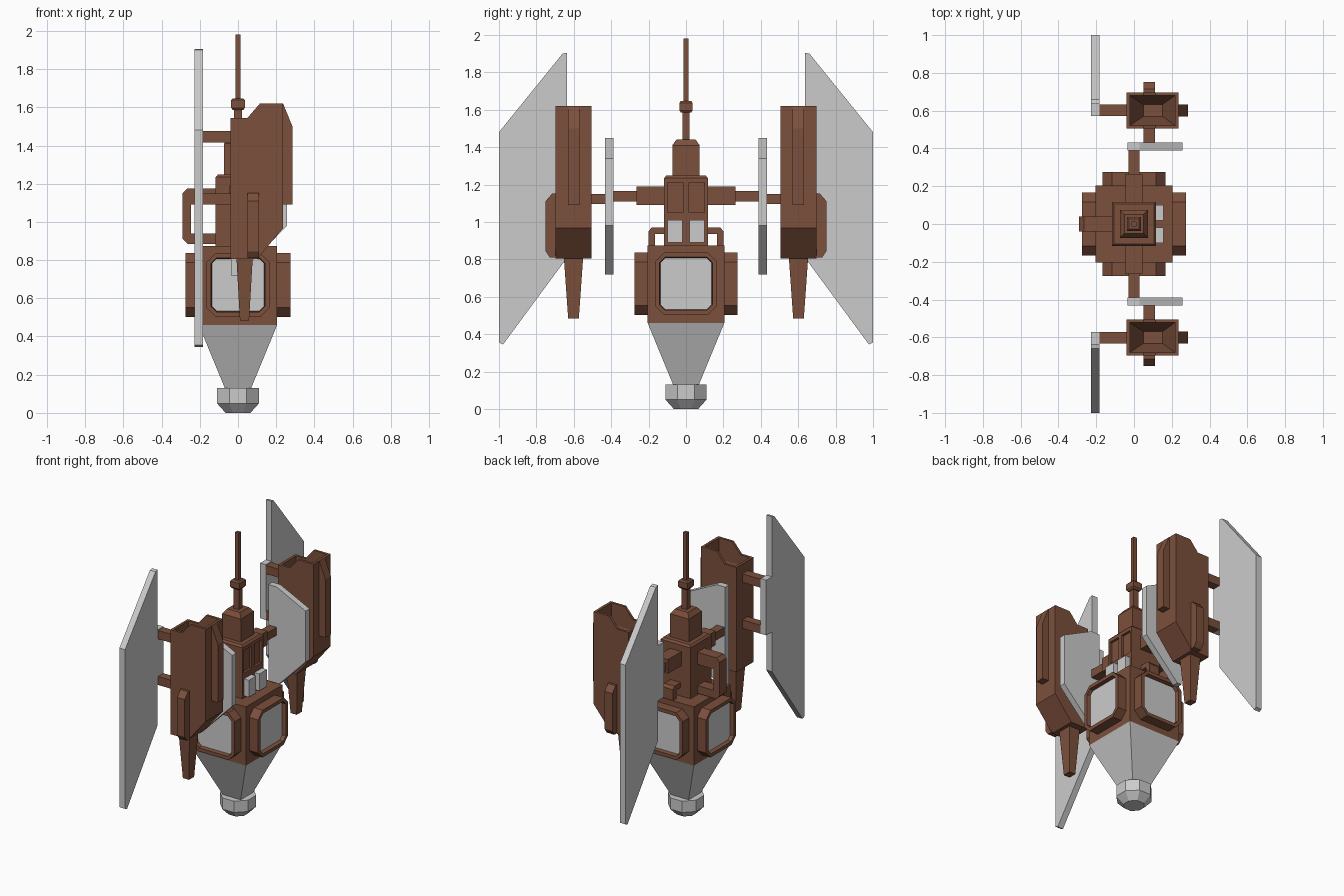
import bpy, bmesh
from mathutils import Matrix, Vector

if "Cube" in bpy.data.objects:
    bpy.data.objects.remove(bpy.data.objects["Cube"])

brown = bpy.data.materials.new("brown")
brown.diffuse_color = (0.2, 0.08, 0.045, 1)
brown.use_nodes = True
brown.node_tree.nodes["Principled BSDF"].inputs["Base Color"].default_value = brown.diffuse_color


def loft(name, rings, mat=None, cap=True):
    """Skin a stack of closed rings that share a point count."""
    bm = bmesh.new()
    vs = [[bm.verts.new(p) for p in r] for r in rings]
    n = len(rings[0])
    for a, b in zip(vs, vs[1:]):
        for i in range(n):
            j = (i + 1) % n
            bm.faces.new((a[i], a[j], b[j], b[i]))
    if cap:
        bm.faces.new(vs[0][::-1])
        bm.faces.new(vs[-1])
    bmesh.ops.recalc_face_normals(bm, faces=bm.faces)
    me = bpy.data.meshes.new(name)
    bm.to_mesh(me)
    bm.free()
    ob = bpy.data.objects.new(name, me)
    bpy.context.collection.objects.link(ob)
    if mat:
        me.materials.append(mat)
    return ob


def prism(name, axis, profile, lo, hi, mat=None, s=1):
    """Extrude a profile along x or y; s = -1 mirrors it across y."""
    def put(p, t):
        v = (t, p[0], p[1]) if axis == 'x' else (p[0], t, p[1])
        return (v[0], v[1] * s, v[2])
    return loft(name, [[put(p, t) for p in profile] for t in (lo, hi)], mat)


def rect(x0, x1, y0, y1, z):
    return [(x0, y0, z), (x1, y0, z), (x1, y1, z), (x0, y1, z)]


def box(name, x, y, z, mat=None, s=1):
    return loft(name, [rect(*x, y[0] * s, y[1] * s, t) for t in z], mat)


def tower(name, steps, mat=None):
    """Stack of centred squares given as (half width, z)."""
    return loft(name, [rect(-h, h, -h, h, z) for h, z in steps], mat)


def octagon(h, c):
    k = h - c
    return [(h, -k), (h, k), (k, h), (-k, h), (-h, k), (-h, -k), (-k, -h), (k, -h)]


def cut(ob, cutter):
    m = ob.modifiers.new("cut", 'BOOLEAN')
    m.operation, m.solver, m.object = 'DIFFERENCE', 'EXACT', cutter
    dg = bpy.context.evaluated_depsgraph_get()
    me = bpy.data.meshes.new_from_object(ob.evaluated_get(dg))
    ob.modifiers.clear()
    ob.data = me
    bpy.data.objects.remove(cutter)


# Nose: octagonal cap and square cone
loft("nose_cap", [[(x, y, z) for x, y in octagon(h, h * 0.586)]
                  for h, z in ((0.065, 0), (0.11, 0.05), (0.11, 0.13))])
tower("nose_cone", [(0.065, 0.12), (0.205, 0.46)])

# Cabin with a window on each of the four sides
tower("cabin", [(0.205, 0.46), (0.205, 0.875)], brown)
for i in range(4):
    turn = Matrix.Translation((0, 0, 0.67)) @ Matrix.Rotation(i * 1.5707963, 4, 'Z')
    ring = lambda h, c, d: [turn @ Vector((d, a, b)) for a, b in octagon(h, c)]
    loft("window_frame", [ring(0.167, 0.05, 0.19), ring(0.167, 0.05, 0.275),
                          ring(0.142, 0.03, 0.275), ring(0.137, 0.025, 0.245)], brown)
    loft("window_glass", [ring(0.137, 0.025, 0.24), ring(0.137, 0.025, 0.249)])

# Tower with recessed panels, upper stage and mast
lower = tower("lower_tower", [(0.117, 0.87), (0.117, 1.235), (0.105, 1.248)], brown)
for s in (1, -1):
    cut(lower, box("panel_cutter", (0.1, 0.2), (0.015, 0.1), (1.05, 1.21), None, s))
    box("front_light", (0.1, 0.155), (0.018, 0.1), (0.89, 1.01), None, s)
tower("upper_tower", [(0.073, 1.24), (0.073, 1.41), (0.05, 1.442)], brown)
tower("mast_base", [(0.02, 1.43), (0.02, 1.6)], brown)
tower("mast_collar", [(0.027, 1.585), (0.036, 1.597), (0.036, 1.637), (0.027, 1.647)], brown)
tower("mast", [(0.013, 1.64), (0.013, 1.98)], brown)

# Rear loop handle
prism("rear_handle", 'y', [(-0.11, 1.175), (-0.265, 1.175), (-0.29, 1.15), (-0.29, 0.91),
                           (-0.265, 0.885), (-0.11, 0.885), (-0.11, 0.94), (-0.245, 0.94),
                           (-0.245, 1.09), (-0.11, 1.09)], -0.04, 0.04, brown)

for s in (1, -1):
    # Side handle and stepped arm
    prism("side_handle", 'x', [(0.11, 0.97), (0.185, 0.97), (0.2, 0.95), (0.2, 0.87),
                               (0.165, 0.87), (0.165, 0.935), (0.11, 0.935)],
          -0.04, 0.04, brown, s)
    box("arm_root", (-0.045, 0.045), (0.1, 0.265), (1.09, 1.19), brown, s)
    box("arm", (-0.03, 0.03), (0.26, 0.4), (1.108, 1.165), brown, s)

    # Inner fin and its link to the pod
    prism("inner_fin", 'y', [(-0.035, 1.45), (0.03, 1.45), (0.257, 1.34), (0.257, 0.98),
                             (0, 0.718), (-0.035, 0.718)], 0.388, 0.432, None, s)
    box("pod_link", (0.05, 0.11), (0.42, 0.52), (1.095, 1.15), brown, s)

    # Pod with a tapered hollow in its top
    pod = prism("pod", 'y', [(-0.04, 0.805), (0.1, 0.805), (0.235, 0.967), (0.235, 1.62),
                             (0.115, 1.62), (0.05, 1.545), (-0.04, 1.545)],
                0.505, 0.697, brown, s)
    a, b = sorted((0.57 * s, 0.632 * s))
    c, d = sorted((0.522 * s, 0.68 * s))
    cut(pod, loft("pod_cutter", [rect(0.05, 0.15, a, b, 1.32), rect(-0.022, 0.217, c, d, 1.47),
                                 rect(-0.022, 0.217, c, d, 1.8)]))
    prism("pod_ridge", 'y', [(0.23, 1.09), (0.285, 1.09), (0.285, 1.5), (0.236, 1.62),
                             (0.23, 1.62)], 0.57, 0.632, brown, s)
    prism("pod_side_block", 'x', [(0.69, 0.81), (0.728, 0.81), (0.752, 0.845), (0.752, 1.11),
                                  (0.715, 1.152), (0.69, 1.152)], 0.05, 0.11, brown, s)
    loft("pod_spike", [rect(0.01, 0.058, s * 0.573, s * 0.63, 0.483),
                       rect(-0.008, 0.077, s * 0.55, s * 0.653, 0.81)], brown)

    # Outer wing with inner tab, and its two struts
    prism("wing", 'x', [(0.635, 1.905), (0.66, 1.9), (1, 1.48), (1, 0.355), (0.978, 0.345),
                        (0.635, 0.81), (0.635, 1.09), (0.572, 1.09), (0.572, 1.48),
                        (0.635, 1.48)], -0.227, -0.183, None, s)
    for z in (1.09, 1.415):
        box("wing_strut", (-0.185, -0.03), (0.572, 0.632), (z, z + 0.06), brown, s)
